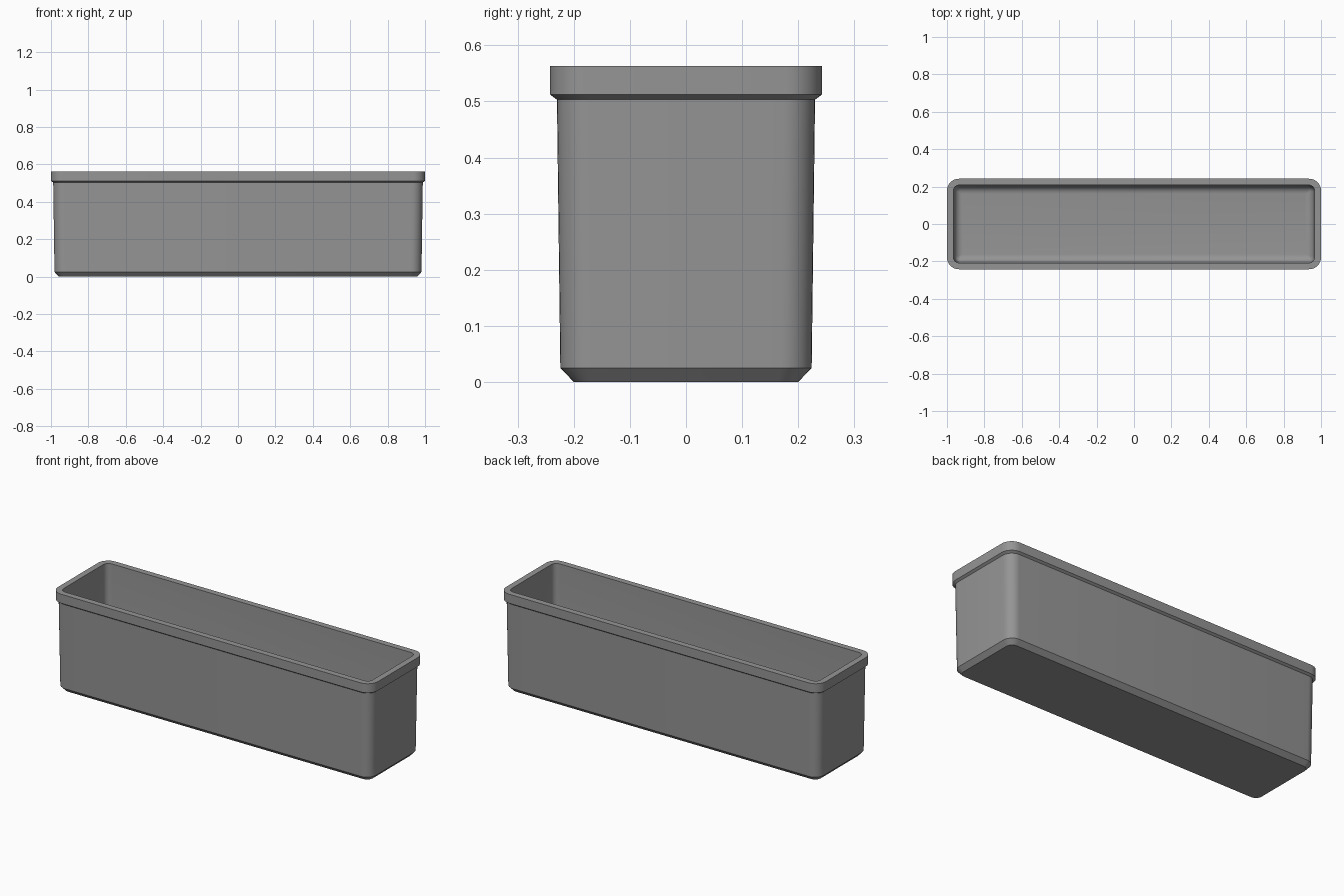
import bpy, bmesh, math

if "Cube" in bpy.data.objects:
    bpy.data.objects.remove(bpy.data.objects["Cube"])

grey = bpy.data.materials.new("plain_grey")
grey.diffuse_color = (0.3, 0.3, 0.3, 1)
grey.use_nodes = True
grey.node_tree.nodes["Principled BSDF"].inputs["Base Color"].default_value = grey.diffuse_color

SEG = 8  # segments per rounded corner


def rounded_ring(bm, hx, hy, r, z):
    """Rounded rectangle of vertices at height z."""
    verts = []
    for i, (sx, sy) in enumerate([(1, 1), (-1, 1), (-1, -1), (1, -1)]):
        for k in range(SEG + 1):
            a = math.pi / 2 * (i + k / SEG)
            verts.append(bm.verts.new((sx * (hx - r) + r * math.cos(a),
                                       sy * (hy - r) + r * math.sin(a), z)))
    return verts


# Profile: half length, half width, corner radius, height
rings = [
    (0.958, 0.200, 0.036, 0.0),     # underside
    (0.981, 0.224, 0.056, 0.025),   # bottom chamfer
    (0.988, 0.230, 0.058, 0.503),   # tapered wall
    (1.000, 0.242, 0.064, 0.512),   # lip underside
    (1.000, 0.242, 0.064, 0.563),   # lip outer edge
    (0.966, 0.208, 0.032, 0.563),   # lip inner edge
]
# Inner wall ends in a rounded fillet at the floor
FILLET, FLOOR = 0.04, 0.025
for k in range(6):
    a = math.pi / 2 * k / 5
    inset = FILLET * (1 - math.cos(a))
    rings.append((0.960 - inset, 0.203 - inset, max(0.030 - inset, 0.008),
                  FLOOR + FILLET * (1 - math.sin(a))))

bm = bmesh.new()
loops = [rounded_ring(bm, *r) for r in rings]
n = len(loops[0])
for a, b in zip(loops, loops[1:]):
    for i in range(n):
        j = (i + 1) % n
        bm.faces.new((a[i], a[j], b[j], b[i]))
bm.faces.new(loops[0][::-1])   # underside
bm.faces.new(loops[-1])        # inside floor
bmesh.ops.recalc_face_normals(bm, faces=bm.faces[:])

mesh = bpy.data.meshes.new("planter_box")
bm.to_mesh(mesh)
bm.free()
mesh.materials.append(grey)
box = bpy.data.objects.new("planter_box", mesh)
bpy.context.collection.objects.link(box)
bpy.context.view_layer.objects.active = box
box.select_set(True)
bpy.ops.object.shade_smooth_by_angle(angle=math.radians(30))
